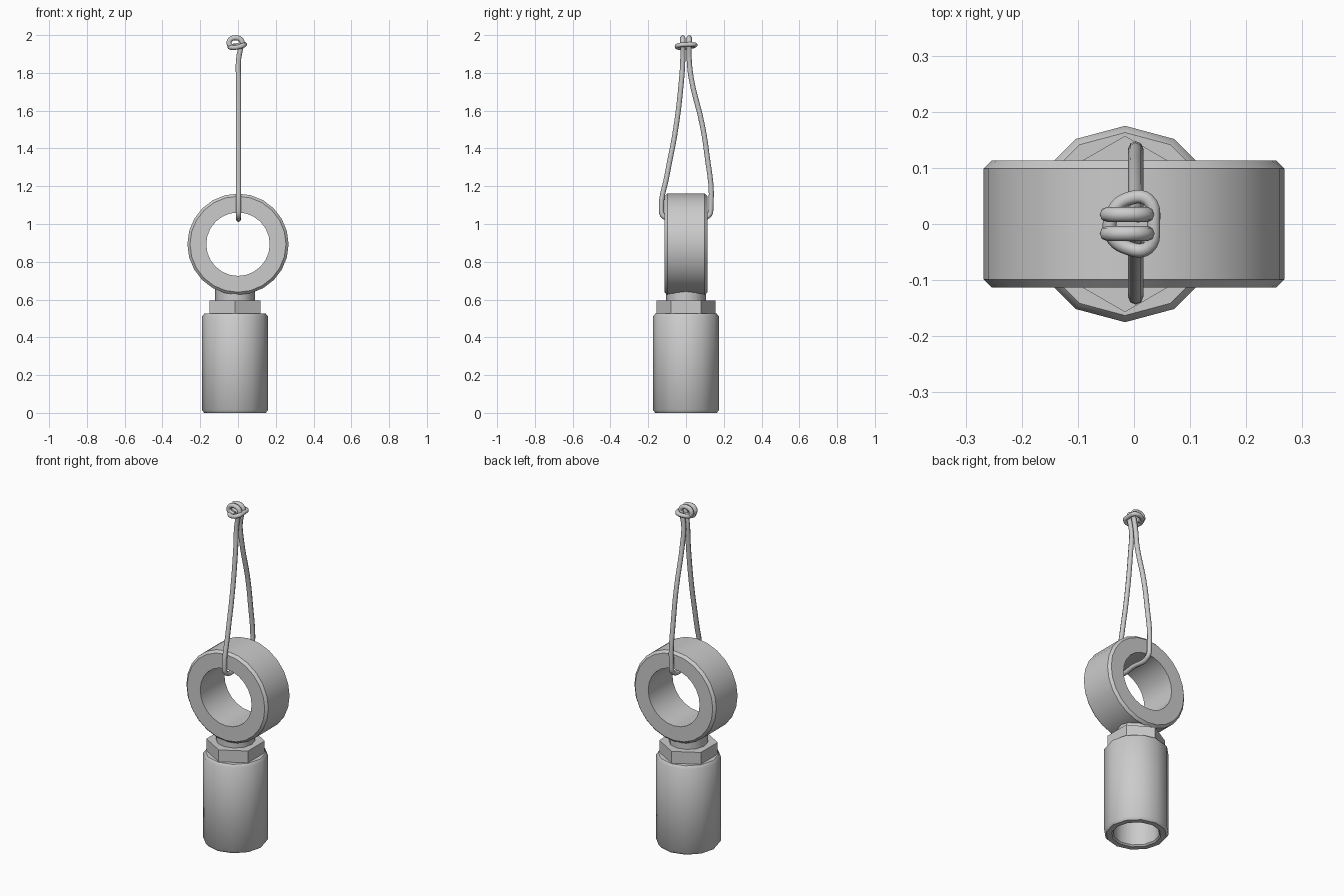
import bpy, math
from mathutils import Matrix

if "Cube" in bpy.data.objects:
    bpy.data.objects.remove(bpy.data.objects["Cube"])


def finish(ob, angle):
    bpy.ops.object.select_all(action='DESELECT')
    ob.select_set(True)
    bpy.context.view_layer.objects.active = ob
    bpy.ops.object.mode_set(mode='EDIT')
    bpy.ops.mesh.select_all(action='SELECT')
    bpy.ops.mesh.normals_make_consistent(inside=False)
    bpy.ops.object.mode_set(mode='OBJECT')
    bpy.ops.object.shade_smooth_by_angle(angle=math.radians(angle))


def lathe(name, profile, sides, matrix, closed=False):
    """Revolve (radius, z) points round z; open profiles get flat end caps."""
    n = len(profile)
    verts, faces = [], []
    for i in range(sides):
        a = math.pi / 2 + 2 * math.pi * i / sides
        verts += [(r * math.cos(a), r * math.sin(a), z) for r, z in profile]
    for i in range(sides):
        j = (i + 1) % sides
        for k in range(n if closed else n - 1):
            m = (k + 1) % n
            faces.append((i * n + k, j * n + k, j * n + m, i * n + m))
    if not closed:
        faces.append([i * n for i in range(sides)])
        faces.append([i * n + n - 1 for i in range(sides)])
    me = bpy.data.meshes.new(name)
    me.from_pydata(verts, [], faces)
    me.transform(matrix)
    ob = bpy.data.objects.new(name, me)
    bpy.context.collection.objects.link(ob)
    finish(ob, 40)
    return ob


def cord(name, points, radius, cyclic=False):
    cu = bpy.data.curves.new(name, 'CURVE')
    cu.dimensions = '3D'
    cu.bevel_depth = radius
    cu.bevel_resolution = 2
    cu.resolution_u = 5
    cu.use_fill_caps = True
    sp = cu.splines.new('BEZIER')
    sp.bezier_points.add(len(points) - 1)
    for bp, p in zip(sp.bezier_points, points):
        bp.co = p
        bp.handle_left_type = bp.handle_right_type = 'AUTO'
    sp.use_cyclic_u = cyclic
    ob = bpy.data.objects.new(name, cu)
    bpy.context.collection.objects.link(ob)
    bpy.ops.object.select_all(action='DESELECT')
    ob.select_set(True)
    bpy.context.view_layer.objects.active = ob
    bpy.ops.object.convert(target='MESH')
    finish(bpy.context.object, 60)


# Hollow sleeve, hex nut and neck share an axis slightly left of centre
axis = Matrix.Translation((-0.016, 0, 0))
lathe("sleeve", [(0.125, 0.42), (0.125, 0.008), (0.133, 0), (0.163, 0), (0.175, 0.015),
                 (0.175, 0.51), (0.163, 0.525)], 12, axis)
lathe("hex_nut", [(0.157, 0.52), (0.157, 0.595)], 6, axis)
lathe("neck", [(0.105, 0.59), (0.105, 0.655)], 12, axis)

# Thick ring, lying with its hole along y
c = 0.014
lathe("ring", [(0.168, -0.113), (0.268 - c, -0.113), (0.268, -0.113 + c),
               (0.268, 0.113 - c), (0.268 - c, 0.113), (0.168, 0.113)], 24,
      Matrix.Translation((0, 0, 0.893)) @ Matrix.Rotation(math.pi / 2, 4, 'X'), closed=True)

# Cord: up each side from the ring, each end curling over in the knot
curl = [(0.015, 1.935), (0.022, 1.965), (-0.012, 1.986), (-0.046, 1.968),
        (-0.04, 1.943), (-0.01, 1.938)]
left = [(-0.017, 1.87), (-0.025, 1.75), (-0.055, 1.5), (-0.102, 1.25),
        (-0.13, 1.09), (-0.118, 1.04)]
right = [(0.118, 1.042), (0.132, 1.1), (0.109, 1.38), (0.085, 1.53),
         (0.028, 1.77), (0.017, 1.87)]
path = [(x, -0.017, z) for x, z in reversed(curl)]
path += [(0.003, y, z) for y, z in left]
path += [(0.003, 0, 1.033)]
path += [(0.003, y, z) for y, z in right]
path += [(x, 0.017, z) for x, z in curl]
cord("cord_loop", path, 0.0135)

# Turn of cord wrapped round the knot
cord("knot_wrap", [(-0.035, 0.025, 1.94), (-0.01, 0.045, 1.945), (0.025, 0.043, 1.95),
                   (0.035, 0, 1.95), (0.025, -0.042, 1.945), (-0.01, -0.043, 1.935),
                   (-0.04, -0.02, 1.935)], 0.0125, cyclic=True)
